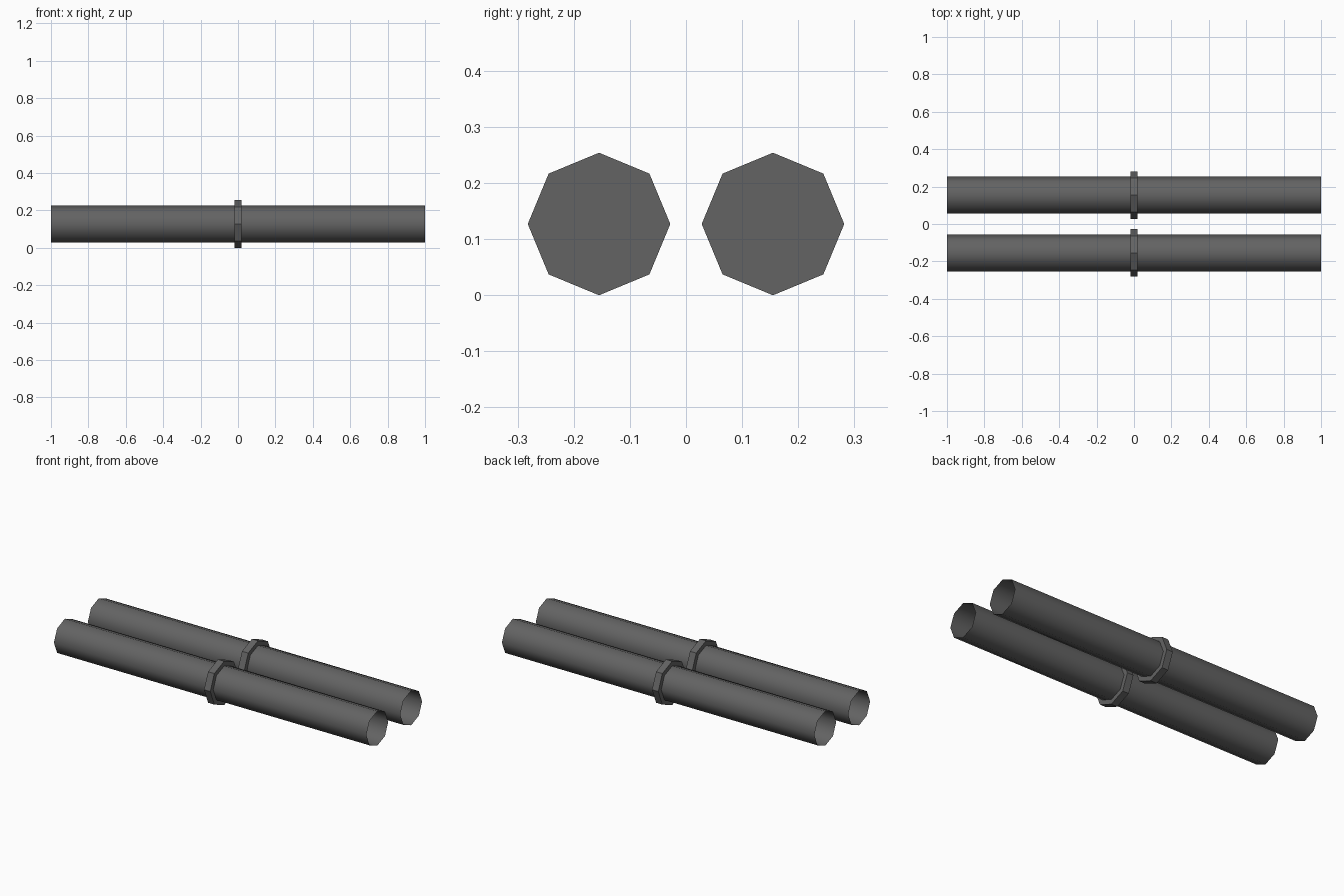
import bpy
import math

cube = bpy.data.objects.get("Cube")
if cube:
    bpy.data.objects.remove(cube, do_unlink=True)

SIDES = 8
COLLAR_RADIUS = 0.127
PIPE_RADIUS = 0.1
SPACING = 0.155

# Single dark grey metal
metal = bpy.data.materials.new("dark_grey_metal")
metal.use_nodes = True
color = (0.125, 0.125, 0.125, 1)
metal.diffuse_color = color
metal.node_tree.nodes["Principled BSDF"].inputs["Base Color"].default_value = color


def x_cylinder(name, radius, length, y, caps):
    bpy.ops.mesh.primitive_cylinder_add(
        vertices=SIDES, radius=radius, depth=length, end_fill_type=caps,
        location=(0, y, COLLAR_RADIUS), rotation=(0, math.pi / 2, 0))
    obj = bpy.context.object
    obj.name = name
    obj.data.materials.append(metal)
    return obj


for side, y in (("front", -SPACING), ("back", SPACING)):
    # Open-ended smooth pipe
    x_cylinder(side + "_pipe", PIPE_RADIUS, 2, y, 'NOTHING')
    bpy.ops.object.shade_smooth()
    # Closed faceted collar, which also blocks the bore at the middle
    x_cylinder(side + "_collar", COLLAR_RADIUS, 0.04, y, 'NGON')
